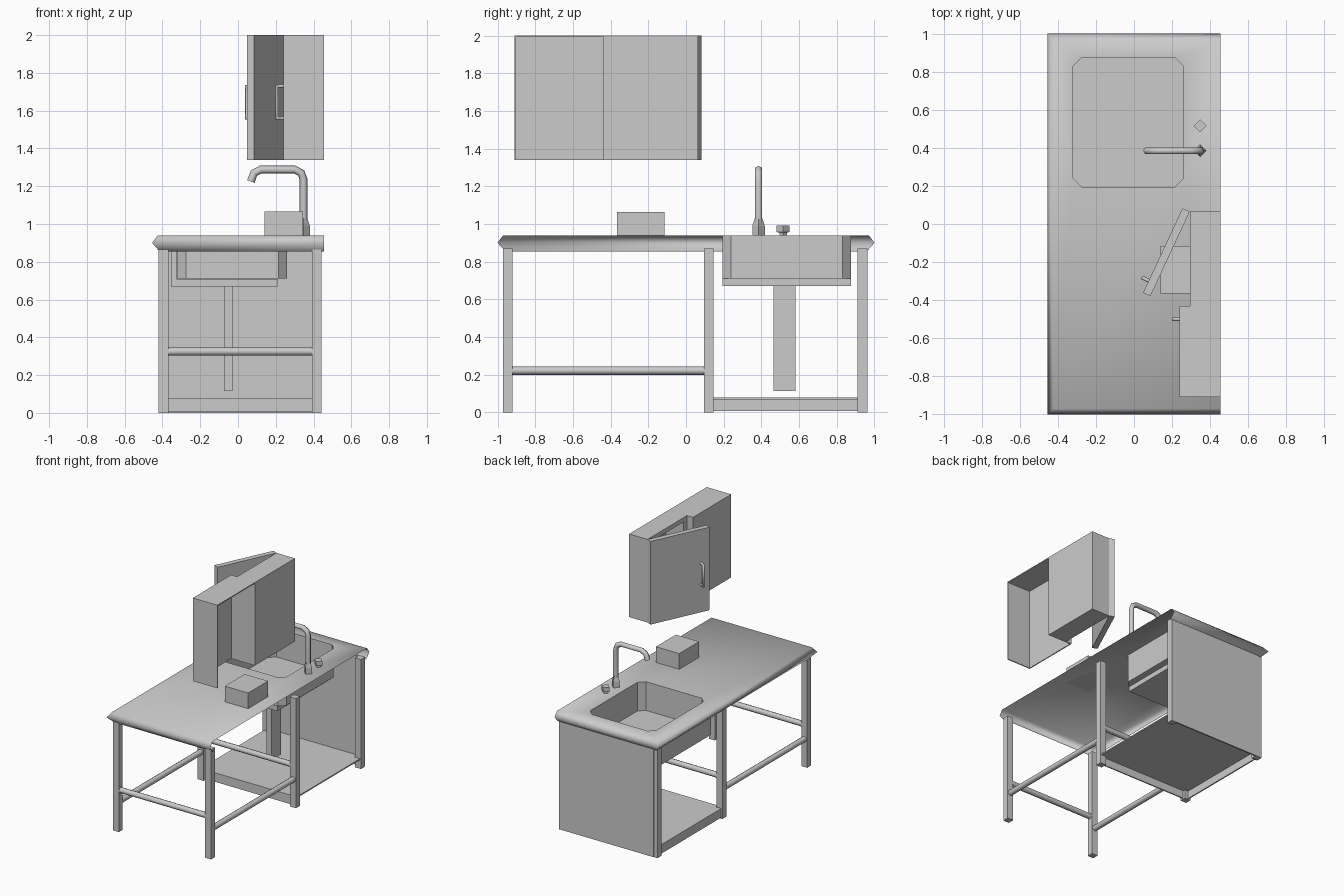
import bpy, bmesh, math
from mathutils import Matrix, Vector

cube = bpy.data.objects.get("Cube")
if cube:
    bpy.data.objects.remove(cube)

grey = bpy.data.materials.new("plain grey")
grey.use_nodes = True
grey.diffuse_color = (0.6, 0.6, 0.6, 1)
grey.node_tree.nodes["Principled BSDF"].inputs["Base Color"].default_value = (0.6, 0.6, 0.6, 1)


def finish(name, bm, smooth=False):
    me = bpy.data.meshes.new(name)
    bm.to_mesh(me)
    bm.free()
    for p in me.polygons:
        p.use_smooth = smooth
    me.materials.append(grey)
    ob = bpy.data.objects.new(name, me)
    bpy.context.collection.objects.link(ob)
    return ob


def box(name, x, y, z):
    """Box from (low, high) pairs on each axis."""
    bm = bmesh.new()
    bmesh.ops.create_cube(bm, size=1)
    for v in bm.verts:
        v.co = [(r[0] + r[1]) / 2 + c * (r[1] - r[0]) for r, c in zip((x, y, z), v.co)]
    return finish(name, bm)


def tube(name, points, radius, sides=8):
    """Round bar swept along a list of points."""
    cu = bpy.data.curves.new(name, "CURVE")
    cu.dimensions = "3D"
    cu.bevel_depth = radius
    cu.bevel_resolution = sides // 2 - 2
    cu.use_fill_caps = True
    sp = cu.splines.new("POLY")
    sp.points.add(len(points) - 1)
    for p, co in zip(sp.points, points):
        p.co = (*co, 1)
    sp.use_smooth = True
    cu.materials.append(grey)
    ob = bpy.data.objects.new(name, cu)
    bpy.context.collection.objects.link(ob)
    return ob


def post(name, x, y, rings, sides=4):
    """Turned piece from (radius, height) rings."""
    bm = bmesh.new()
    loops = [[bm.verts.new((x + r * math.cos(math.tau * i / sides),
                            y + r * math.sin(math.tau * i / sides), z))
              for i in range(sides)] for r, z in rings]
    for a, b in zip(loops, loops[1:]):
        for i in range(sides):
            j = (i + 1) % sides
            bm.faces.new((a[i], a[j], b[j], b[i]))
    bm.faces.new(loops[-1])
    return finish(name, bm)


# Sink outline shared by the worktop hole and the basin
SX, SY, CUT = (-0.32, 0.26), (0.195, 0.875), 0.045


def sink_loop(bm, z):
    (x0, x1), (y0, y1), c = SX, SY, CUT
    pts = [(x0 + c, y0), (x1 - c, y0), (x1, y0 + c), (x1, y1 - c),
           (x1 - c, y1), (x0 + c, y1), (x0, y1 - c), (x0, y0 + c)]
    return [bm.verts.new((px, py, z)) for px, py in pts]


def close_edges(bm, loop):
    return [bm.edges.new((loop[i], loop[(i + 1) % len(loop)])) for i in range(len(loop))]


# Worktop: open sheet with a rolled lip on three sides
bm = bmesh.new()
rings = []
for inset, z in ((0.03, 0.94), (0, 0.9), (0.04, 0.855)):
    xl, yl = -0.455 + inset, 1 - inset
    rings.append([bm.verts.new((px, py, z)) for px, py in
                  ((0.455, -yl), (xl, -yl), (xl, yl), (0.455, yl))])
for a, b in zip(rings, rings[1:]):
    for i in range(3):
        bm.faces.new((a[i], a[i + 1], b[i + 1], b[i]))
top = rings[0]
rim = [bm.edges.get((top[i], top[i + 1])) for i in range(3)] + [bm.edges.new((top[3], top[0]))]
hole = close_edges(bm, sink_loop(bm, 0.94))
bmesh.ops.triangle_fill(bm, edges=rim + hole, use_beauty=True)
bmesh.ops.recalc_face_normals(bm, faces=bm.faces)
if sum(f.normal.z * f.calc_area() for f in bm.faces) < 0:
    bmesh.ops.reverse_faces(bm, faces=bm.faces)
finish("worktop", bm, True)

# Basin, its tray and apron, and the waste pipe
bm = bmesh.new()
upper, lower = sink_loop(bm, 0.94), sink_loop(bm, 0.712)
for i in range(8):
    j = (i + 1) % 8
    bm.faces.new((upper[j], upper[i], lower[i], lower[j]))
bm.faces.new(lower)
finish("sink_basin", bm)
box("sink_tray", (-0.355, 0.21), SY, (0.67, 0.71))
box("sink_apron", (-0.355, -0.325), SY, (0.67, 0.86))
box("waste_pipe", (-0.075, -0.03), (0.465, 0.58), (0.115, 0.67))

# Legs and rails
for side, x in (("right", -0.395), ("left", 0.417)):
    for place, y in (("front", -0.945), ("middle", 0.12), ("back", 0.935)):
        box(f"{side}_{place}_leg", (x - 0.026, x + 0.026), (y - 0.025, y + 0.025), (0, 0.87))
    tube(f"{side}_long_rail", [(x, -0.945, 0.222), (x, 0.12, 0.222)], 0.022)
for place, y in (("front", -0.945), ("middle", 0.12)):
    tube(f"{place}_cross_rail", [(-0.395, y, 0.325), (0.417, y, 0.325)], 0.022)

# Sink cupboard: end panel, floor and skirts
box("end_panel", (-0.39, 0.443), (0.95, 0.962), (0, 0.87))
box("cupboard_floor", (-0.41, 0.435), (0.12, 0.955), (0.07, 0.08))
box("front_skirt", (-0.39, 0.42), (0.115, 0.125), (0.008, 0.08))
box("side_skirt", (-0.41, -0.4), (0.12, 0.95), (0.008, 0.08))

# Small box, tap and knob on the worktop
box("counter_box", (0.14, 0.345), (-0.365, -0.115), (0.94, 1.065))
post("tap_base", 0.347, 0.385, [(0.033, 0.94), (0.033, 0.99), (0.02, 1.03)])
tube("tap_spout", [(0.347, 0.385, 1.0), (0.347, 0.385, 1.235), (0.335, 0.385, 1.27),
                   (0.3, 0.385, 1.288), (0.12, 0.385, 1.288), (0.085, 0.385, 1.27),
                   (0.068, 0.385, 1.225)], 0.021, 6)
post("tap_knob", 0.347, 0.515, [(0.02, 0.94), (0.02, 0.955), (0.034, 0.957), (0.034, 0.992)])

# Wall cabinet: left bay is an open shell, right bay a box with a framed opening
LOW, HIGH, T = 1.34, 2.0, 0.008
Z = (LOW, HIGH)
box("cabinet_top_wide", (0.24, 0.455), (-0.91, -0.43), (HIGH - T, HIGH))
box("cabinet_top_narrow", (0.293, 0.455), (-0.43, 0.065), (HIGH - T, HIGH))
box("cabinet_end", (0.24, 0.455), (-0.91, -0.91 + T), Z)
box("closed_door", (0.24, 0.24 + T), (-0.91, -0.43), Z)
box("cabinet_divider", (0.24, 0.455), (-0.43 - T, -0.43), Z)
box("cabinet_far_end", (0.293, 0.455), (0.025, 0.065), Z)
box("cabinet_inner_side", (0.293, 0.455), (-0.43, -0.39), Z)
box("cabinet_back", (0.455 - T, 0.455), (-0.43, 0.065), Z)
box("cabinet_bottom", (0.293, 0.455), (-0.43, 0.065), (LOW, 1.375))
box("cabinet_head", (0.293, 0.455), (-0.43, 0.065), (1.965, HIGH))


def handle(name):
    return tube(name, [(0, 0, 1.56), (-0.035, 0, 1.56), (-0.035, 0, 1.73), (0, 0, 1.73)], 0.01, 6)


handle("closed_door_handle").location = (0.24, -0.5, 0)

# Open door swung out about its hinge, with its handle
swing = Matrix.Translation((0.293, 0.065, 0)) @ Matrix.Rotation(math.radians(-25), 4, "Z")
door = box("open_door", (-0.042, 0), (-0.49, 0), Z)
door.matrix_world = swing
grip = handle("open_door_handle")
grip.matrix_world = swing @ Matrix.Translation((-0.042, -0.42, 0))
